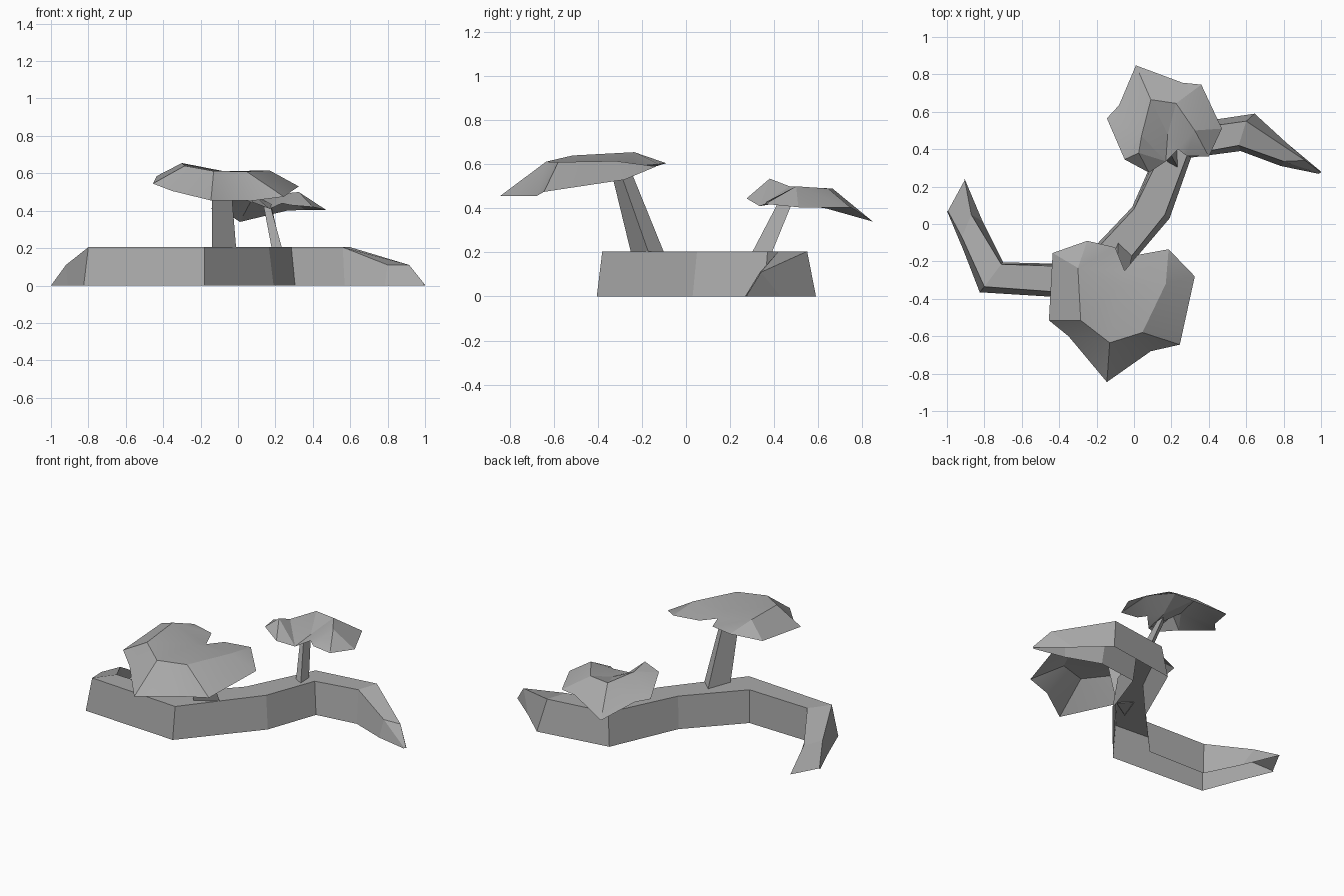
import bpy
import bmesh
import math
from mathutils import Vector
from mathutils.geometry import delaunay_2d_cdt

cube = bpy.data.objects.get("Cube")
if cube:
    bpy.data.objects.remove(cube, do_unlink=True)

# Single plain grey for everything
grey = bpy.data.materials.new("plain_grey")
grey.use_nodes = True
grey.diffuse_color = (0.4, 0.4, 0.4, 1)
shader = next(n for n in grey.node_tree.nodes if n.type == 'BSDF_PRINCIPLED')
shader.inputs["Base Color"].default_value = grey.diffuse_color


def finish(name, bm):
    """Turn the mesh into an object and give it the material."""
    mesh = bpy.data.meshes.new(name)
    bm.to_mesh(mesh)
    bm.free()
    mesh.materials.append(grey)
    obj = bpy.data.objects.new(name, mesh)
    bpy.context.collection.objects.link(obj)
    return obj


def loft(name, rings, closed):
    """Skin a series of equal rings, leaving the ends open."""
    bm = bmesh.new()
    loops = [[bm.verts.new(p) for p in ring] for ring in rings]
    for a, b in zip(loops, loops[1:]):
        for i in range(len(a) if closed else len(a) - 1):
            j = (i + 1) % len(a)
            bm.faces.new((a[i], b[i], b[j], a[j]))
    return finish(name, bm)


def canopy(name, rim, crown):
    """Thin faceted shell: triangles inside the rim, raised over the crown."""
    bm = bmesh.new()
    points = rim + crown
    flat = [Vector(p[:2]) for p in points]
    verts, _, faces, origin, _, _ = delaunay_2d_cdt(
        flat, [], [list(range(len(rim)))], 1, 0.0001)
    made = [bm.verts.new((v.x, v.y, points[o[0]][2]))
            for v, o in zip(verts, origin)]
    for face in faces:
        new = bm.faces.new([made[i] for i in face])
        new.normal_update()
        if new.normal.z < 0:
            new.normal_flip()
    obj = finish(name, bm)
    bpy.ops.object.select_all(action='DESELECT')
    obj.select_set(True)
    bpy.context.view_layer.objects.active = obj
    bpy.ops.object.shade_smooth_by_angle(angle=math.radians(20))


# Winding trunk: bottom front, top front, top back, bottom back, top height
sections = [
    ((-1, .07), (-.995, .07), (-.905, .235), (-.905, .24), .004),
    ((-.91, -.145), (-.92, -.07), (-.87, .05), (-.81, .015), .11),
    ((-.825, -.365), (-.8, -.335), (-.71, -.215), (-.7, -.205), .205),
    ((-.18, -.405), (-.18, -.38), (-.29, -.23), (-.3, -.215), .205),
    ((.19, .03), (.165, .05), (0, .08), (-.01, .09), .205),
    ((.305, .355), (.285, .37), (.205, .495), (.18, .52), .205),
    ((.57, .39), (.56, .42), (.6, .55), (.645, .59), .205),
    ((.785, .31), (.8, .335), (.915, .34), (.82, .43), .11),
    ((.99, .268), (.99, .27), (1, .275), (1, .28), .004),
]
loft("winding_trunk", [
    [(*bf, 0), (*tf, h), (*tb, h), (*bb, 0)]
    for bf, tf, tb, bb, h in sections], closed=False)

# Leaning three-sided stems
loft("large_stem", [
    [(-.085, -.1, .2), (-.01, -.17, .2), (-.14, -.25, .2)],
    [(-.09, -.25, .57), (-.04, -.3, .57), (-.14, -.34, .57)]], closed=True)
loft("small_stem", [
    [(.23, .39, .2), (.235, .3, .2), (.18, .33, .2)],
    [(.18, .48, .42), (.175, .415, .42), (.138, .435, .42)]], closed=True)

# Large faceted canopy
canopy("large_canopy", [
    (-.435, -.155, .585), (-.455, -.515, .545), (-.35, -.6, .505),
    (-.145, -.845, .455), (.09, -.68, .455), (.245, -.645, .475),
    (.325, -.28, .53), (.185, -.135, .59), (.02, -.165, .59),
    (-.05, -.25, .59), (-.1, -.125, .6), (-.25, -.09, .605)],
    [(-.3, -.235, .655), (-.285, -.515, .64), (-.13, -.635, .612),
     (.045, -.58, .61), (.17, -.32, .615), (-.08, -.33, .612)])

# Small faceted canopy
canopy("small_canopy", [
    (.01, .848, .34), (-.08, .635, .4), (-.145, .565, .41),
    (-.05, .345, .475), (.08, .275, .445), (.17, .335, .41),
    (.235, .4, .44), (.28, .365, .43), (.4, .36, .42),
    (.47, .51, .405), (.36, .745, .405), (.26, .755, .4)],
    [(.025, .38, .535), (.04, .47, .5), (.09, .665, .49),
     (.225, .645, .49), (.325, .5, .5), (.18, .48, .435)])
